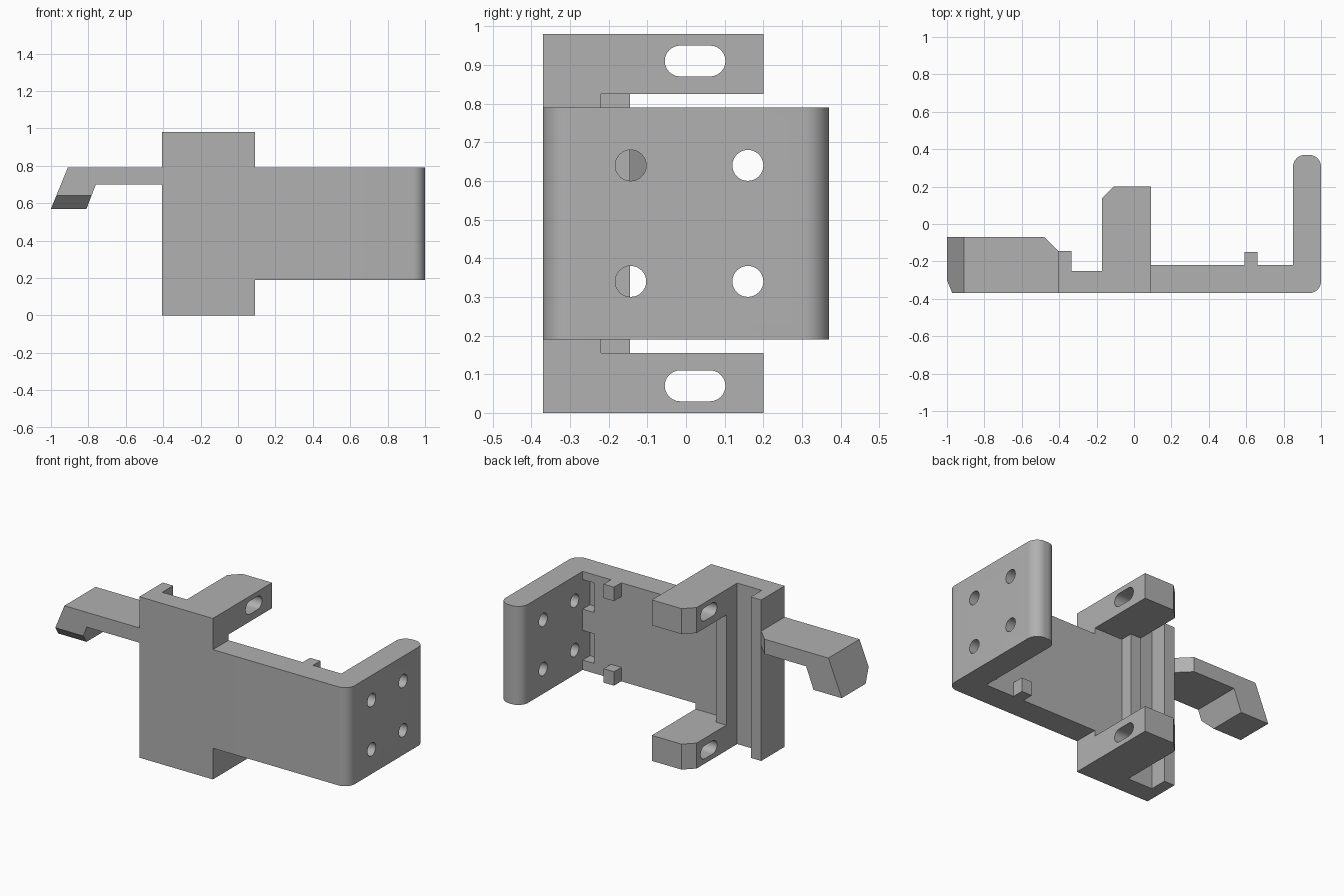
import bpy, bmesh
from math import cos, sin, pi, radians

cube = bpy.data.objects.get("Cube")
if cube:
    bpy.data.objects.remove(cube, do_unlink=True)

grey = bpy.data.materials.new("mid grey")
grey.use_nodes = True
COLOUR = (0.44, 0.44, 0.44, 1)
grey.diffuse_color = COLOUR
grey.node_tree.nodes["Principled BSDF"].inputs["Base Color"].default_value = COLOUR


def prism(name, profile, axis, low, high):
    """Extrude a flat profile along x, y or z."""
    place = {"x": lambda u, v, w: (w, u, v),
             "y": lambda u, v, w: (u, w, v),
             "z": lambda u, v, w: (u, v, w)}[axis]
    bm = bmesh.new()
    ends = [[bm.verts.new(place(u, v, w)) for u, v in profile] for w in (low, high)]
    bm.faces.new(ends[0])
    bm.faces.new(ends[1])
    n = len(profile)
    for i in range(n):
        j = (i + 1) % n
        bm.faces.new((ends[0][i], ends[0][j], ends[1][j], ends[1][i]))
    bmesh.ops.recalc_face_normals(bm, faces=bm.faces)
    mesh = bpy.data.meshes.new(name)
    bm.to_mesh(mesh)
    bm.free()
    mesh.materials.append(grey)
    obj = bpy.data.objects.new(name, mesh)
    bpy.context.collection.objects.link(obj)
    return obj


def box(name, x, y, z):
    return prism(name, [(x[0], y[0]), (x[1], y[0]), (x[1], y[1]), (x[0], y[1])], "z", *z)


def arc(cx, cy, r, start, end, steps=12):
    return [(cx + r * cos(radians(start + (end - start) * i / steps)),
             cy + r * sin(radians(start + (end - start) * i / steps)))
            for i in range(steps + 1)]


def combine(target, other, operation):
    """Apply a boolean and remove the operand."""
    mod = target.modifiers.new("boolean", "BOOLEAN")
    mod.operation = operation
    mod.solver = "EXACT"
    mod.object = other
    bpy.ops.object.select_all(action="DESELECT")
    bpy.context.view_layer.objects.active = target
    target.select_set(True)
    bpy.ops.object.modifier_apply(modifier=mod.name)
    bpy.data.objects.remove(other, do_unlink=True)


FRONT, FLOOR, RIB = -0.37, -0.22, -0.145
HEIGHT, LOW, TOP = 0.98, 0.19, 0.79

# Tall plate with the vertical channel and its two ribs
body = prism("bracket_body", [
    (-0.405, FRONT), (0.09, FRONT), (0.09, FLOOR), (-0.10, FLOOR), (-0.10, RIB),
    (-0.17, RIB), (-0.17, -0.25), (-0.335, -0.25), (-0.335, RIB), (-0.405, RIB)],
    "z", 0, HEIGHT)

# Side plate turning into the rounded end wall
r = 0.065
bent = [(0.0, FRONT)] + arc(1 - r, FRONT + r, r, -90, 0)
bent += arc(1 - r, 0.37 - r, r, 0, 90) + arc(0.85 + r, 0.37 - r, r, 90, 180)
bent += [(0.85, FLOOR), (0.0, FLOOR)]
combine(body, prism("bent_plate", bent, "z", LOW, TOP), "UNION")

# Upper and lower arms with slots
for low in (0, HEIGHT - 0.155):
    arm = prism("arm", [(-0.17, -0.3), (0.09, -0.3), (0.09, 0.2), (-0.11, 0.2),
                        (-0.17, 0.14)], "z", low, low + 0.155)
    combine(body, arm, "UNION")
for z in (0.07, HEIGHT - 0.07):
    slot = arc(0.062, z, 0.04, -90, 90) + arc(-0.015, z, 0.04, 90, 270)
    combine(body, prism("slot_cutter", slot, "x", -0.3, 0.2), "DIFFERENCE")

# Small locating pegs
for z in (LOW, TOP - 0.085):
    peg = box("peg", (0.59, 0.66), (-0.3, -0.15), (z, z + 0.085))
    combine(body, peg, "UNION")

# Screw holes through the end wall
for y in (-0.143, 0.16):
    for z in (0.34, 0.64):
        hole = arc(y, z, 0.04, 0, 360, 32)[:-1]
        combine(body, prism("hole_cutter", hole, "x", 0.8, 1.1), "DIFFERENCE")

# Relief pockets in the inner corner, split by a bridge
for z in ((0.25, 0.43), (0.56, 0.74)):
    pocket = box("pocket_cutter", (0.775, 0.85), (-0.29, -0.2), z)
    combine(body, pocket, "DIFFERENCE")

# Hooked lever with a bevelled tip and root
lever = prism("hooked_lever", [(-0.405, TOP), (-0.91, TOP), (-1, 0.57), (-0.81, 0.57),
                               (-0.76, 0.70), (-0.405, 0.70)], "y", FRONT, -0.07)
tip = prism("tip_cutter", [(-0.37, 0.64), (-0.30, 0.57), (-0.30, 0.5), (-0.45, 0.5),
                           (-0.45, 0.64)], "x", -1.1, -0.7)
combine(lever, tip, "DIFFERENCE")
root = prism("root_cutter", [(-0.48, -0.07), (-0.405, RIB), (-0.3, RIB), (-0.3, 0),
                             (-0.48, 0)], "z", 0.6, 0.9)
combine(lever, root, "DIFFERENCE")
combine(body, lever, "UNION")

# Smooth curved surfaces, keep the corners sharp
bpy.ops.object.select_all(action="DESELECT")
body.select_set(True)
bpy.context.view_layer.objects.active = body
bpy.ops.object.shade_smooth_by_angle(angle=pi / 6)
